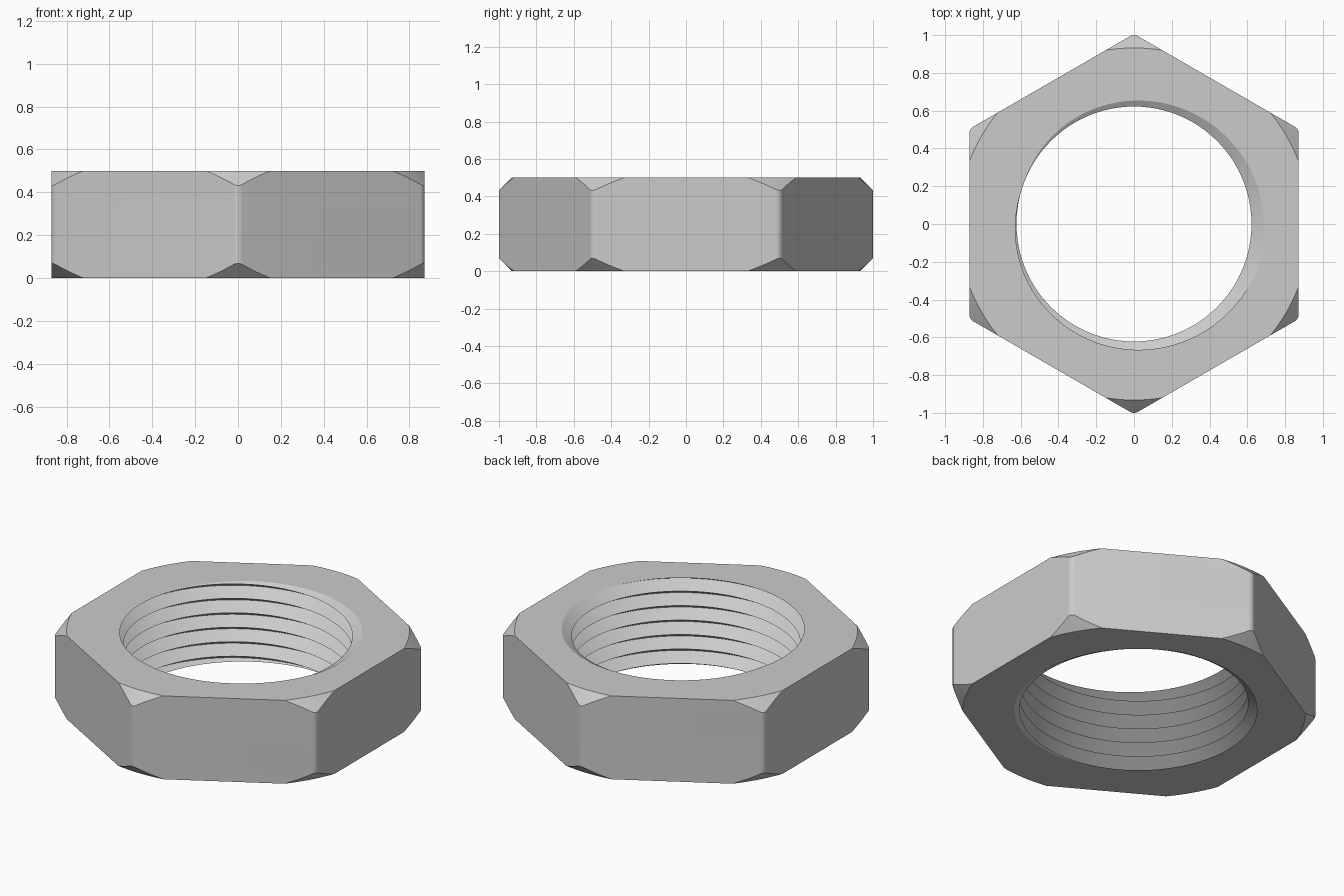
import bpy, bmesh
from math import sin, cos, tau, radians

HEIGHT = 0.5
FLAT = 0.8715          # centre to flat
CORNER = 0.04          # rounding of the vertical corners
TOP_RADIUS = 0.932     # chamfer circle on the end faces
PITCH = 0.0868
CREST, ROOT = 0.622, 0.697

cube = bpy.data.objects.get("Cube")
if cube:
    bpy.data.objects.remove(cube, do_unlink=True)

steel = bpy.data.materials.new("grey_steel")
steel.use_nodes = True
colour = (0.6, 0.6, 0.6, 1)
steel.diffuse_color = colour
steel.node_tree.nodes["Principled BSDF"].inputs["Base Color"].default_value = colour


def finish(bm, name):
    bmesh.ops.recalc_face_normals(bm, faces=bm.faces)
    mesh = bpy.data.meshes.new(name)
    bm.to_mesh(mesh)
    bm.free()
    mesh.materials.append(steel)
    obj = bpy.data.objects.new(name, mesh)
    bpy.context.collection.objects.link(obj)
    return obj


def loft(rings, name):
    """Closed solid through a stack of matching point rings."""
    bm = bmesh.new()
    rows = [[bm.verts.new(p) for p in ring] for ring in rings]
    n = len(rows[0])
    for a, b in zip(rows, rows[1:]):
        for i in range(n):
            j = (i + 1) % n
            bm.faces.new((a[i], a[j], b[j], b[i]))
    bm.faces.new(rows[0])
    bm.faces.new(rows[-1])
    return finish(bm, name)


# Hexagonal prism with rounded corners, points on the y axis
def hexagon(z, steps=6):
    centre = (FLAT - CORNER) / cos(tau / 12)
    points = []
    for k in range(6):
        mid = tau * (k / 6 + 1 / 12)
        for s in range(steps + 1):
            a = mid + tau / 6 * (s / steps - 0.5)
            points.append((centre * cos(mid) + CORNER * cos(a),
                           centre * sin(mid) + CORNER * sin(a), z))
    return points


nut = loft([hexagon(-0.1), hexagon(HEIGHT + 0.1)], "hex_nut")


# Turned blank that chamfers the corners at 45 degrees
def circle(r, z, n=192):
    return [(r * cos(tau * i / n), r * sin(tau * i / n), z) for i in range(n)]


grow = 0.15
blank = loft([circle(TOP_RADIUS, 0), circle(TOP_RADIUS + grow, grow),
              circle(TOP_RADIUS + grow, HEIGHT - grow),
              circle(TOP_RADIUS, HEIGHT)], "chamfer_blank")


# Right-handed V-thread core that cuts the bore
def thread_core(n=96, turns=11):
    bm = bmesh.new()
    start = HEIGHT - PITCH * (165 / 360 + 8)

    def helix(r, z, count):
        return [bm.verts.new((r * cos(tau * (i % n) / n), r * sin(tau * (i % n) / n),
                              z + PITCH * i / n)) for i in range(count + 1)]

    last = n * (turns - 1)
    crest = helix(CREST, start, n * turns)
    root = helix(ROOT, start + PITCH / 2, last)
    for i in range(last):
        bm.faces.new((crest[i], crest[i + 1], root[i + 1], root[i]))
        bm.faces.new((root[i], root[i + 1], crest[i + 1 + n], crest[i + n]))
    middle = start + PITCH * turns / 2
    rim = [e for e in bm.edges if e.is_boundary]
    for z, upper in ((start, False), (start + PITCH * turns, True)):
        hub = bm.verts.new((0, 0, z))
        for e in rim:
            if (e.verts[0].co.z > middle) == upper:
                bm.faces.new((e.verts[0], e.verts[1], hub))
    return finish(bm, "thread_core")


core = thread_core()

# Chamfer, then thread the nut
bpy.ops.object.select_all(action='DESELECT')
bpy.context.view_layer.objects.active = nut
nut.select_set(True)
for cutter, operation in ((blank, 'INTERSECT'), (core, 'DIFFERENCE')):
    cutter.hide_render = True
    mod = nut.modifiers.new(cutter.name, 'BOOLEAN')
    mod.solver = 'EXACT'
    mod.operation = operation
    mod.object = cutter
    bpy.ops.object.modifier_apply(modifier=mod.name)
    bpy.data.objects.remove(cutter, do_unlink=True)

bpy.ops.object.shade_smooth_by_angle(angle=radians(25))
